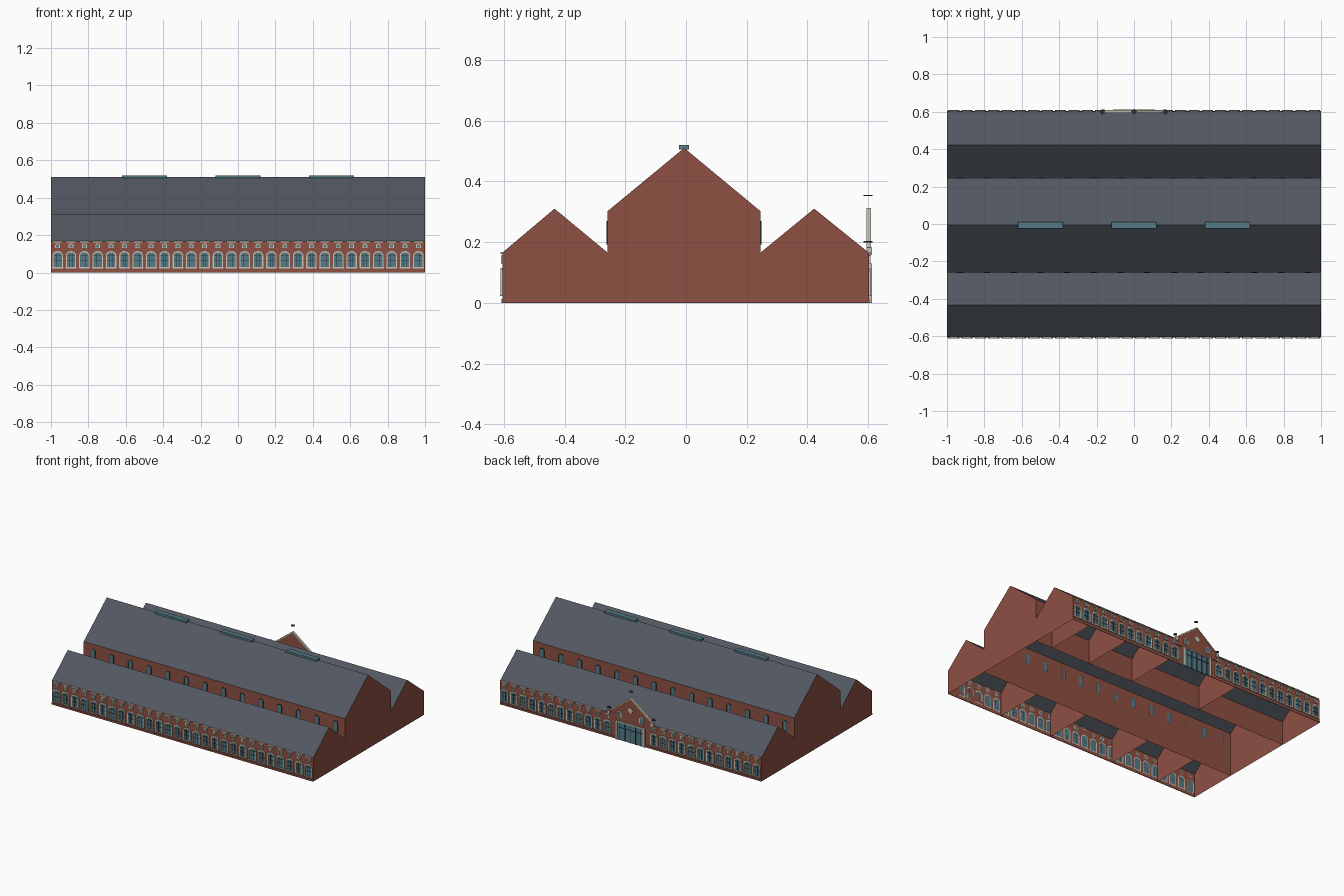
import bpy, bmesh
from math import cos, sin, pi

if "Cube" in bpy.data.objects:
    bpy.data.objects.remove(bpy.data.objects["Cube"])


def material(name, rgb):
    m = bpy.data.materials.new(name)
    m.diffuse_color = (*rgb, 1)
    m.use_nodes = True
    m.node_tree.nodes["Principled BSDF"].inputs["Base Color"].default_value = m.diffuse_color
    return m


BRICK = material("brick", (0.27, 0.08, 0.055))
SLATE = material("slate", (0.085, 0.098, 0.12))
GLASS = material("glass", (0.09, 0.2, 0.25))
STONE = material("stone", (0.6, 0.56, 0.46))
IRON = material("iron", (0.03, 0.035, 0.04))


def finish(name, bm, mat):
    bmesh.ops.recalc_face_normals(bm, faces=bm.faces[:])
    me = bpy.data.meshes.new(name)
    bm.to_mesh(me)
    bm.free()
    ob = bpy.data.objects.new(name, me)
    me.materials.append(mat)
    bpy.context.collection.objects.link(ob)
    return ob


def box(bm, x0, x1, y0, y1, z0, z1):
    ret = bmesh.ops.create_cube(bm, size=1)
    for v in ret["verts"]:
        v.co = (x0 + (v.co.x + .5) * (x1 - x0),
                y0 + (v.co.y + .5) * (y1 - y0),
                z0 + (v.co.z + .5) * (z1 - z0))


def prism(bm, pts, y0, y1):
    """Closed (x, z) outline extruded between two y values."""
    a = [bm.verts.new((x, y0, z)) for x, z in pts]
    b = [bm.verts.new((x, y1, z)) for x, z in pts]
    bm.faces.new(a)
    bm.faces.new(b[::-1])
    n = len(pts)
    for i in range(n):
        j = (i + 1) % n
        bm.faces.new((a[i], b[i], b[j], a[j]))


def ring(bm, outer, inner, y0, y1):
    """Frame between two matching outlines."""
    n = len(outer)
    L = [[bm.verts.new((x, y, z)) for x, z in p]
         for p, y in ((outer, y0), (outer, y1), (inner, y1), (inner, y0))]
    for k in range(4):
        for i in range(n):
            j = (i + 1) % n
            bm.faces.new((L[k][i], L[k][j], L[(k + 1) % 4][j], L[(k + 1) % 4][i]))


def arch(cx, w, z0, spring, rise, n=8):
    """Arched opening outline: half width w, sill z0."""
    top = [(cx + w * cos(pi * i / n), spring + rise * sin(pi * i / n)) for i in range(n + 1)]
    return [(cx - w, z0), (cx + w, z0)] + top


def sheet(name, quads_profile, mat):
    """Full-length sheets swept along x from (y, z) segments."""
    bm = bmesh.new()
    for p, q in quads_profile:
        bm.faces.new([bm.verts.new(c) for c in
                      ((-1, *p), (1, *p), (1, *q), (-1, *q))])
    return finish(name, bm, mat)


# Cross-section of the three-gabled shed
YF, YB, HF, HB = -.605, .602, -.258, .245
EAVE, HALL = .165, .302
front_ridge, back_ridge, hall_ridge = (-.433, .31), (.422, .31), (-.006, .51)
profile = [(YF, 0), (YF, EAVE), front_ridge, (HF, EAVE), (HF, HALL), hall_ridge,
           (HB, HALL), (HB, EAVE), back_ridge, (YB, EAVE), (YB, 0)]

# Long brick walls, including those dividing hall and aisles
sheet("long_walls", [((y, 0), (y, h)) for y, h in
                     ((YF, EAVE), (HF, HALL), (HB, HALL), (YB, EAVE))], BRICK)
# Slate roofs
sheet("roofs", [(profile[i], profile[i + 1]) for i in (1, 2, 4, 5, 7, 8)], SLATE)

# End gable walls
bm = bmesh.new()
for x in (-1, 1):
    bm.faces.new([bm.verts.new((x, y, z)) for y, z in profile])
finish("gable_ends", bm, BRICK)

# Cross partitions inside the aisles
bm = bmesh.new()
for xs, pts in (((.57, .17, -.33, -.7), ((YF, 0), (YF, EAVE), front_ridge, (HF, EAVE), (HF, 0))),
                ((.87, .57, .22, -.32), ((HB, 0), (HB, EAVE), back_ridge, (YB, EAVE), (YB, 0)))):
    for x in xs:
        bm.faces.new([bm.verts.new((x, y, z)) for y, z in pts])
finish("aisle_partitions", bm, BRICK)

# Ridge skylights
bm = bmesh.new()
for x in (-.5, 0, .5):
    box(bm, x - .12, x + .12, -.023, .01, .505, .519)
finish("ridge_skylights", bm, GLASS)

# Facade windows: arched below, small arched above, on both long fronts
frames, panes, bars, sills = (bmesh.new() for _ in range(4))
for s, y in ((-1, YF), (1, YB)):
    for i in range(28):
        x = -1 + (i + .5) / 14
        if s < 0 or abs(x) > .12:
            ring(frames, arch(x, .028, .028, .09, .025), arch(x, .022, .028, .09, .018),
                 y, y + s * .006)
            prism(panes, arch(x, .022, .028, .09, .018), y, y + s * .002)
            box(sills, x - .03, x + .03, y, y + s * .008, .022, .029)
            for dx in (-.007, .007):
                box(bars, x + dx - .001, x + dx + .001, y, y + s * .004, .029, .1)
            for z in (.062, .09):
                box(bars, x - .022, x + .022, y, y + s * .004, z - .0012, z + .0012)
        if s < 0 or abs(x) > .17:
            ring(frames, arch(x, .013, .13, .145, .011), arch(x, .008, .133, .145, .006),
                 y, y + s * .005)
            prism(panes, arch(x, .008, .133, .145, .006), y, y + s * .002)

# Clerestory windows on the hall walls
for s, y in ((-1, HF), (1, HB)):
    for i in range(14):
        x = -1 + (i + .5) / 7
        prism(panes, arch(x, .014, .195, .258, .008), y, y + s * .002)
        ring(bars, arch(x, .017, .192, .258, .011), arch(x, .014, .195, .258, .008),
             y, y + s * .004)

# Entrance gable on the back front
G0, G1 = YB - .006, YB + .004
bm = bmesh.new()
prism(bm, [(-.17, .13), (.17, .13), (.17, .175), (0, .305), (-.17, .175)], G0, G1)
finish("entrance_gable", bm, BRICK)
for x in (-.085, .085):
    ring(frames, arch(x, .017, .155, .185, .015), arch(x, .012, .158, .185, .01), G1, G1 + .003)
    prism(panes, arch(x, .012, .158, .185, .01), G1, G1 + .001)
finish("window_frames", frames, STONE)
finish("window_panes", panes, GLASS)
finish("glazing_bars", bars, IRON)
finish("window_sills", sills, STONE)

# Stone coping, diamond panel and kneelers of the entrance gable
bm = bmesh.new()
for s in (-1, 1):
    prism(bm, [(s * .172, .172), (s * .172, .18), (0, .312), (0, .303)], G0 - .002, G1 + .003)
    box(bm, s * .165 - .01, s * .165 + .01, G0, YB + .01, .158, .182)
    box(bm, s * .105 - .008, s * .105 + .008, YB, YB + .011, 0, .128)
prism(bm, [(-.022, .225), (0, .203), (.022, .225), (0, .247)], G1, G1 + .004)
box(bm, -.113, .113, YB, YB + .011, .122, .13)
finish("entrance_stonework", bm, STONE)

# Large entrance doors with iron stiles
bm = bmesh.new()
box(bm, -.097, .097, YB, YB + .006, 0, .122)
finish("entrance_doors", bm, GLASS)
bm = bmesh.new()
for i in range(-2, 3):
    box(bm, i * .04 - .002, i * .04 + .002, YB, YB + .009, 0, .122)
box(bm, -.097, .097, YB, YB + .008, .085, .089)
finish("door_stiles", bm, IRON)

# Flat diamond finials hovering over apex and kneelers
bm = bmesh.new()
for x, z in ((0, .353), (-.17, .201), (.17, .201)):
    bmesh.ops.create_cone(bm, cap_ends=True, segments=4, radius1=.015, radius2=.015, depth=.004)
    bm.verts.ensure_lookup_table()
    for v in bm.verts[-8:]:
        v.co.x += x
        v.co.y += YB - .002
        v.co.z += z
finish("gable_finials", bm, IRON)

# Stone cornice blocks and brick plinth line
bm = bmesh.new()
for s, y in ((-1, YF), (1, YB)):
    for i in range(28):
        x = -1 + (i + .5) / 14
        if s < 0 or abs(x) > .19:
            box(bm, x - .024, x + .024, y, y + s * .006, .161, .168)
finish("cornice_blocks", bm, STONE)
bm = bmesh.new()
box(bm, -1, 1, YF - .003, YF, 0, .012)
for s in (-1, 1):
    box(bm, s * .115, s, YB, YB + .003, 0, .012)
finish("plinth", bm, BRICK)
